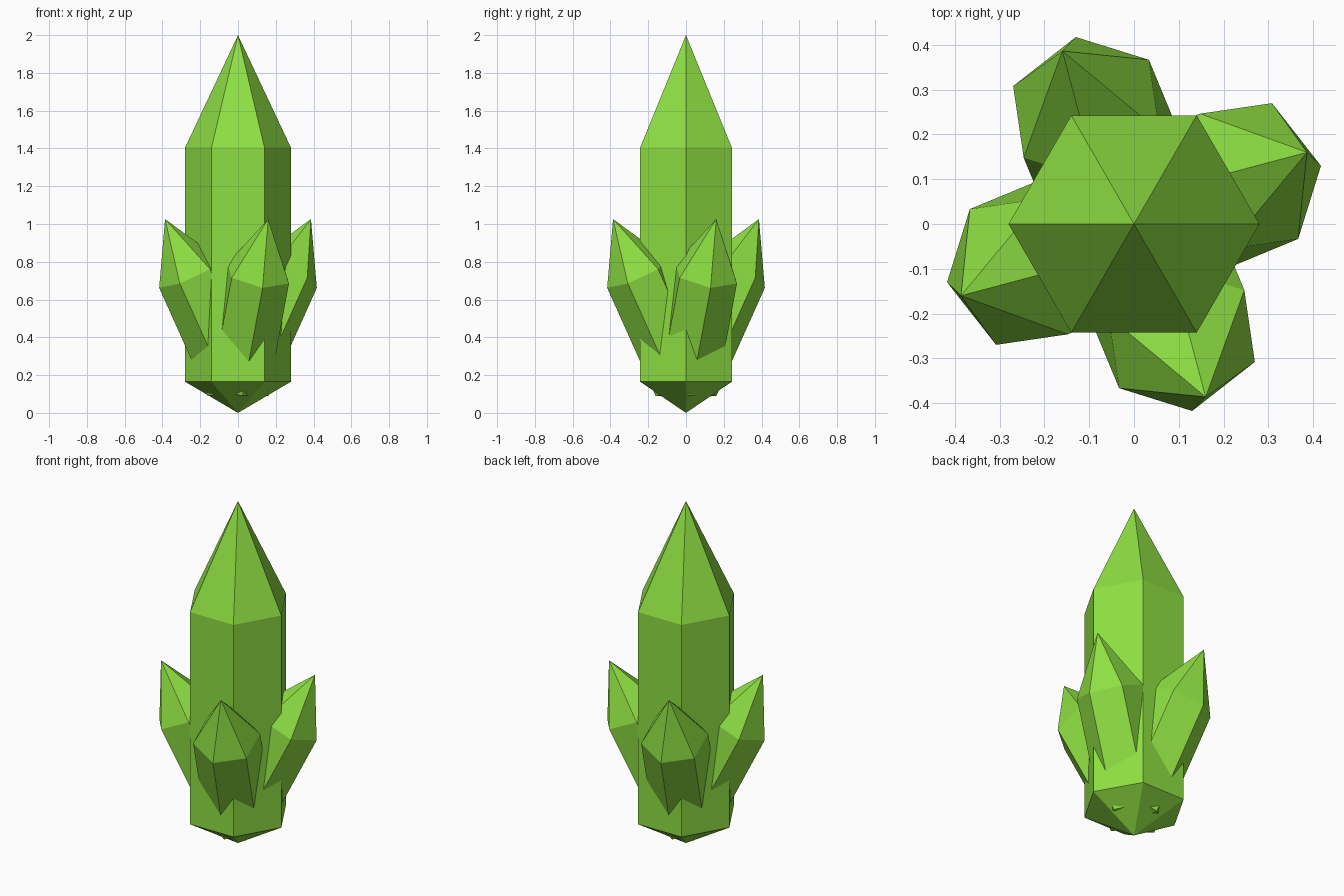
import bpy
import bmesh
from math import radians, cos, sin, pi
from mathutils import Matrix

cube = bpy.data.objects.get("Cube")
if cube:
    bpy.data.objects.remove(cube, do_unlink=True)

# Single crystal colour
green = bpy.data.materials.new("crystal_green")
green.use_nodes = True
colour = (0.27, 0.74, 0.055, 1.0)
green.diffuse_color = colour
bsdf = next(n for n in green.node_tree.nodes if n.type == "BSDF_PRINCIPLED")
bsdf.inputs["Base Color"].default_value = colour
bsdf.inputs["Roughness"].default_value = 0.6


def crystal(name, radius, bottom, low, high, tip, matrix=Matrix(), sides=6):
    """Pointed prism: bottom apex, two rings of corners, top apex."""
    bm = bmesh.new()

    def ring(z):
        return [bm.verts.new((radius * cos(2 * pi * i / sides),
                              radius * sin(2 * pi * i / sides), z))
                for i in range(sides)]

    foot, peak = bm.verts.new((0, 0, bottom)), bm.verts.new((0, 0, tip))
    lower, upper = ring(low), ring(high)
    for i in range(sides):
        j = (i + 1) % sides
        bm.faces.new((foot, lower[j], lower[i]))
        bm.faces.new((lower[i], lower[j], upper[j], upper[i]))
        bm.faces.new((upper[i], upper[j], peak))
    bm.transform(matrix)
    bmesh.ops.recalc_face_normals(bm, faces=bm.faces)
    mesh = bpy.data.meshes.new(name)
    bm.to_mesh(mesh)
    bm.free()
    mesh.materials.append(green)
    obj = bpy.data.objects.new(name, mesh)
    bpy.context.collection.objects.link(obj)
    return obj


# Tall central crystal
BASE = 0.165
crystal("main_crystal", 0.28, 0.0, BASE, 1.405, 2.0)

# Four side crystals leaning outward from the base
for k, side in enumerate(("front", "left", "back", "right")):
    lean = (Matrix.Translation((0, 0, BASE))
            @ Matrix.Rotation(radians(-67.5 + 90 * k), 4, "Z")
            @ Matrix.Rotation(radians(25.9), 4, "Y")
            @ Matrix.Rotation(radians(-12.8), 4, "Z"))
    crystal(side + "_side_crystal", 0.179, -0.09, 0.0, 0.637, 0.957, lean)
